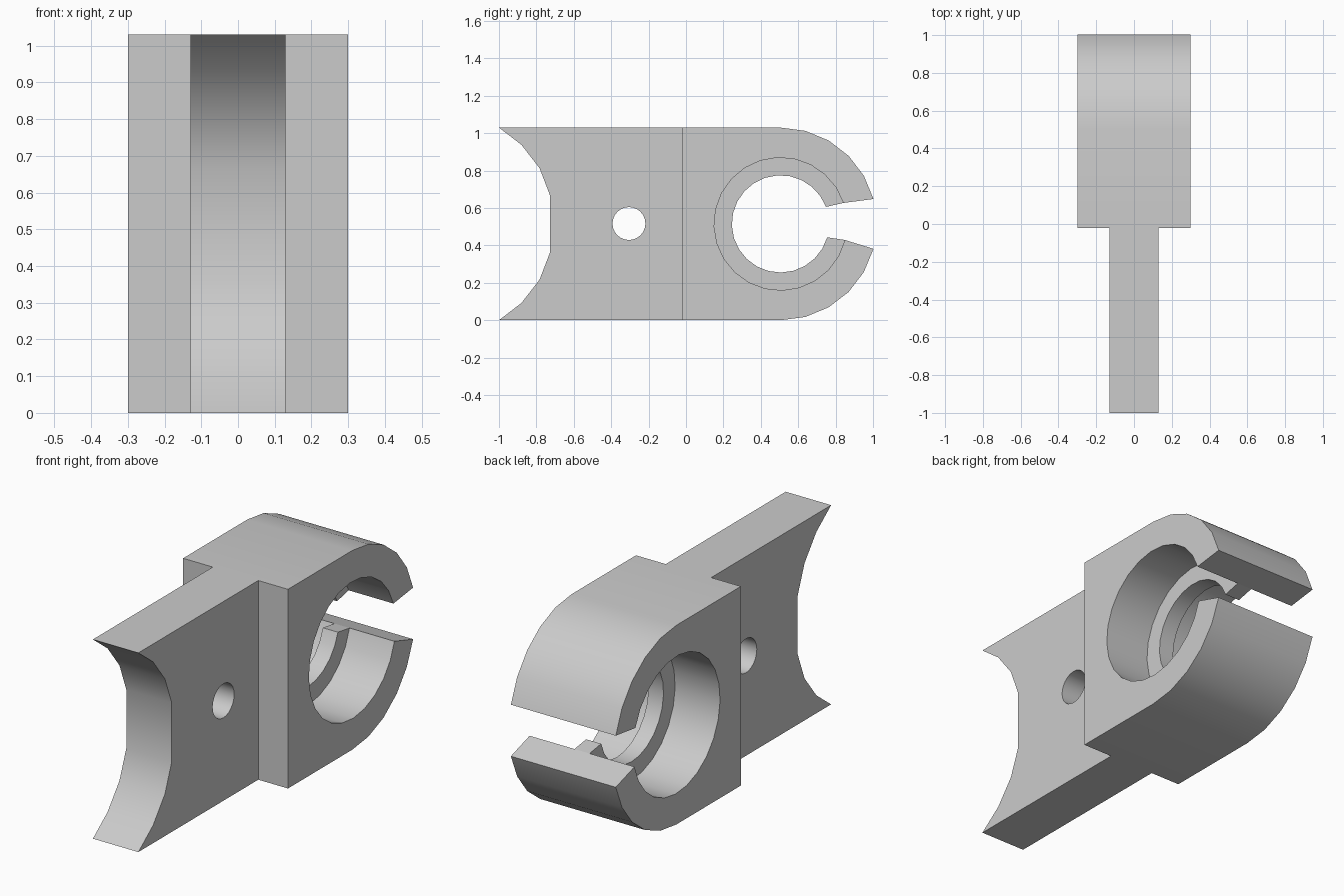
import bpy, bmesh
from math import sin, cos, radians

if "Cube" in bpy.data.objects:
    bpy.data.objects.remove(bpy.data.objects["Cube"])

gray = bpy.data.materials.new("plain gray")
gray.use_nodes = True
COLOR = (0.6, 0.6, 0.6, 1)
gray.diffuse_color = COLOR
gray.node_tree.nodes["Principled BSDF"].inputs["Base Color"].default_value = COLOR

HEIGHT = 1.03
MID = HEIGHT / 2
CENTER = (0.505, MID)      # bore axis in (y, z)
JOINT = -0.02              # where the plate meets the clip


def arc(center, radius, start, end, steps):
    """Points in (y, z) along an arc, both ends included."""
    angles = [radians(start + (end - start) * i / steps) for i in range(steps + 1)]
    return [(center[0] + radius * cos(a), center[1] + radius * sin(a)) for a in angles]


def extrude_part(name, loops, half_width):
    """Fill closed (y, z) loops, the later ones as holes, and extrude along x."""
    bm = bmesh.new()
    edges = []
    for loop in loops:
        verts = [bm.verts.new((-half_width, y, z)) for y, z in loop]
        edges += [bm.edges.new((verts[i - 1], verts[i])) for i in range(len(verts))]
    bmesh.ops.triangle_fill(bm, edges=edges, use_beauty=True, use_dissolve=False,
                            normal=(1, 0, 0))
    result = bmesh.ops.extrude_face_region(bm, geom=bm.faces[:], use_keep_orig=True)
    moved = [g for g in result["geom"] if isinstance(g, bmesh.types.BMVert)]
    bmesh.ops.translate(bm, verts=moved, vec=(2 * half_width, 0, 0))
    bmesh.ops.recalc_face_normals(bm, faces=bm.faces[:])
    mesh = bpy.data.meshes.new(name)
    bm.to_mesh(mesh)
    bm.free()
    mesh.materials.append(gray)
    obj = bpy.data.objects.new(name, mesh)
    bpy.context.collection.objects.link(obj)
    bpy.ops.object.select_all(action='DESELECT')
    obj.select_set(True)
    bpy.context.view_layer.objects.active = obj
    bpy.ops.object.shade_smooth_by_angle(angle=radians(30))
    return obj


# Mounting plate: concave front edge and a round bolt hole
upper = [(-1, HEIGHT), (-0.88, 0.938), (-0.783, 0.813), (-0.727, 0.667)]
lower = [(y, HEIGHT - z) for y, z in reversed(upper)]
plate = upper + lower + [(JOINT, 0), (JOINT, HEIGHT)]
bolt_hole = arc((-0.305, 0.517), 0.088, 0, 345, 23)
extrude_part("mounting_plate", [plate, bolt_hole], 0.13)

# Clip body: rounded block with an open bore
bore = arc(CENTER, 0.355, 18.4, 346, 22)
jaw_low = arc(CENTER, MID, -15, -90, 5)
jaw_high = arc(CENTER, MID, 90, 15, 5)
body = bore + jaw_low + [(JOINT, 0), (JOINT, HEIGHT)] + jaw_high
extrude_part("clip_body", [body], 0.3)

# Thin retaining lip inside the bore
lip = bore + arc(CENTER, 0.26, 344, 20.5, 22)
extrude_part("retaining_lip", [lip], 0.043)
